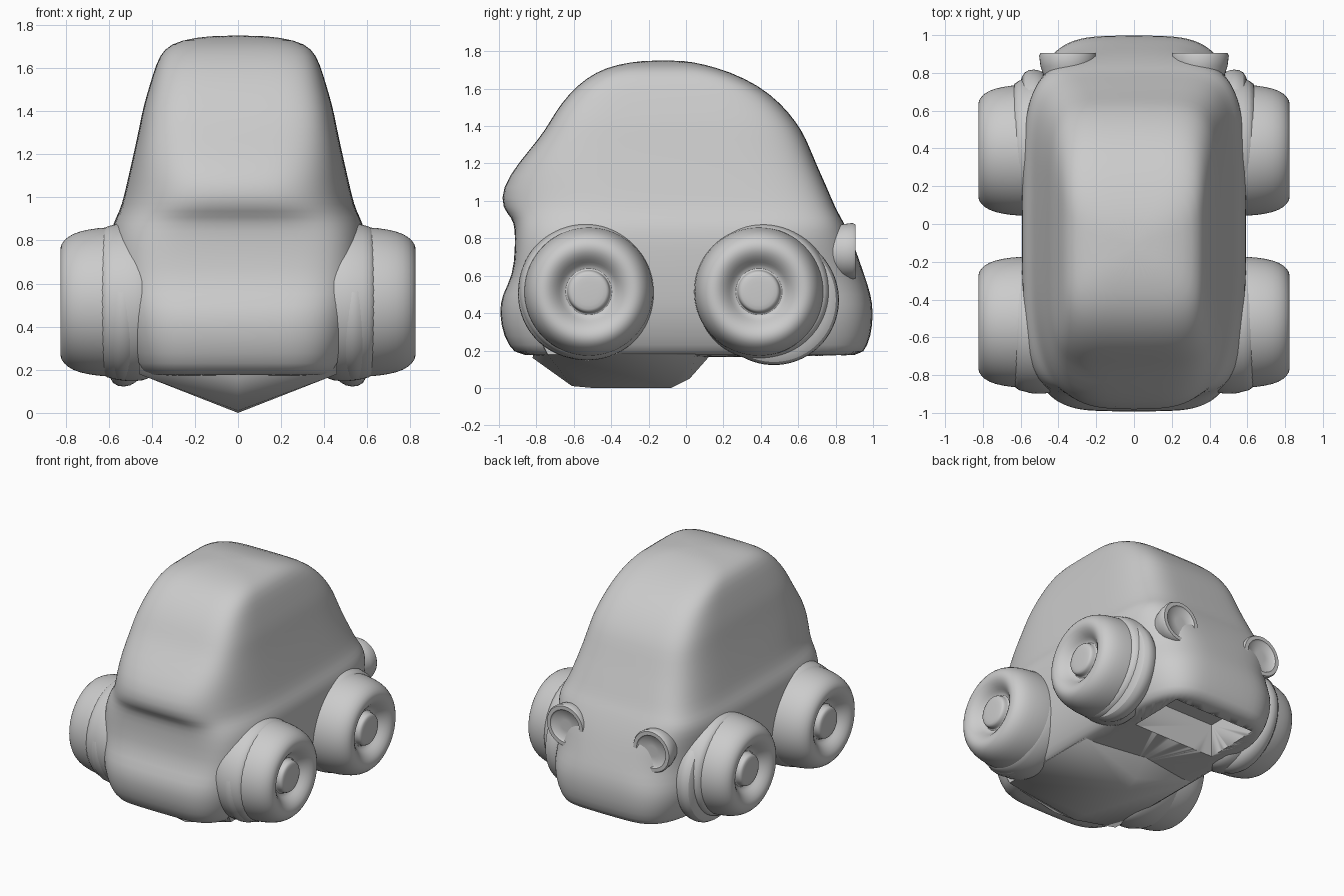
import bpy, bmesh, math
from mathutils import Matrix

if "Cube" in bpy.data.objects:
    bpy.data.objects.remove(bpy.data.objects["Cube"])

grey = bpy.data.materials.new("light grey")
grey.use_nodes = True
COL = (0.6, 0.6, 0.6, 1)
grey.diffuse_color = COL
grey.node_tree.nodes["Principled BSDF"].inputs["Base Color"].default_value = COL


def finish(bm, name, angle=50, subsurf=0):
    bmesh.ops.recalc_face_normals(bm, faces=bm.faces)
    me = bpy.data.meshes.new(name)
    bm.to_mesh(me)
    bm.free()
    me.materials.append(grey)
    ob = bpy.data.objects.new(name, me)
    bpy.context.collection.objects.link(ob)
    if subsurf:
        mod = ob.modifiers.new("smooth", "SUBSURF")
        mod.levels = mod.render_levels = subsurf
    bpy.ops.object.select_all(action="DESELECT")
    ob.select_set(True)
    bpy.context.view_layer.objects.active = ob
    bpy.ops.object.shade_smooth_by_angle(angle=math.radians(angle))
    return ob


def loft(bm, rings):
    loops = [[bm.verts.new(p) for p in r] for r in rings]
    n = len(loops[0])
    for a, b in zip(loops, loops[1:]):
        for i in range(n):
            j = (i + 1) % n
            bm.faces.new((a[i], a[j], b[j], b[i]))
    bm.faces.new(loops[0][::-1])
    bm.faces.new(loops[-1])


def lathe(name, profile, matrix, seg=40, subsurf=0):
    """Revolve (axial position, radius) pairs about local x."""
    bm = bmesh.new()
    loft(bm, [[(x, r * math.cos(2 * math.pi * i / seg), r * math.sin(2 * math.pi * i / seg))
               for i in range(seg)] for x, r in profile])
    bm.transform(matrix)
    return finish(bm, name, subsurf=subsurf)


# Body: rings as z, front y, back y, half width, front and back squareness
LEVELS = [
    (0.165, -0.85, 0.90, 0.45, 5.0, 5.0), (0.185, -0.92, 0.95, 0.48, 5.0, 4.6),
    (0.27, -0.975, 0.99, 0.53, 4.6, 4.2), (0.40, -1.0, 1.003, 0.57, 4.4, 4.0),
    (0.50, -0.985, 0.99, 0.58, 4.5, 3.6), (0.60, -0.925, 0.955, 0.59, 5.2, 3.3),
    (0.75, -0.915, 0.905, 0.595, 5.2, 4.0), (0.85, -0.915, 0.86, 0.59, 4.6, 5.0),
    (0.91, -0.93, 0.83, 0.565, 3.9, 5.5), (0.96, -0.985, 0.80, 0.54, 3.2, 5.5),
    (1.07, -0.985, 0.755, 0.515, 3.2, 5.2), (1.20, -0.90, 0.695, 0.485, 3.9, 5.0),
    (1.34, -0.78, 0.64, 0.455, 4.8, 5.0), (1.42, -0.73, 0.59, 0.44, 5.2, 5.0),
    (1.52, -0.67, 0.51, 0.41, 5.2, 5.0), (1.62, -0.58, 0.385, 0.38, 5.0, 5.0),
    (1.69, -0.48, 0.235, 0.345, 4.6, 4.6), (1.73, -0.37, 0.10, 0.27, 4.0, 4.0),
    (1.752, -0.22, -0.02, 0.12, 3.0, 3.0),
]


def power(v, e):
    return math.copysign(abs(v) ** e, v)


rings = []
for z, f, b, w, nf, nb in LEVELS:
    ring = []
    for i in range(56):
        a = 2 * math.pi * i / 56
        n = nb if math.sin(a) > 0 else nf
        ring.append((w * power(math.cos(a), 2 / n),
                     (f + b) / 2 + (b - f) / 2 * power(math.sin(a), 2 / n), z))
    rings.append(ring)
bm = bmesh.new()
loft(bm, rings)
body = finish(bm, "body", 60, 1)

# Hollow under the rear end
bm = bmesh.new()
bmesh.ops.create_cube(bm, size=1, matrix=Matrix.Translation((0, 0.62, 0.25))
                      @ Matrix.Diagonal((0.66, 0.42, 0.32, 1)))
cutter = finish(bm, "underside_cutter")
cutter.hide_render = True
cutter.hide_viewport = True
cutter.display_type = "WIRE"
cut = body.modifiers.new("underside hollow", "BOOLEAN")
cut.operation = "DIFFERENCE"
cut.object = cutter
cut.solver = "EXACT"

# Keel-shaped floor pan
bm = bmesh.new()
keel = [(0, -0.82, 0.16), (0, -0.61, 0.01), (0, -0.5, 0), (0, -0.08, 0), (0, 0.02, 0.05), (0, 0.17, 0.22)]
for s in (-1, 1):
    keel += [(s * 0.2, y, 0.085) for y in (-0.62, -0.06)]
    keel += [(s * 0.46, y, 0.18) for y in (-0.74, 0.05)]
    keel += [(s * 0.46, y, 0.3) for y in (-0.8, 0.12)]
for p in keel:
    bm.verts.new(p)
bmesh.ops.convex_hull(bm, input=bm.verts[:])
finish(bm, "floor_pan")

# Wheels with dished faces and round hubs, arches joining them to the body,
# and mudguards hanging lower behind each wheel
TYRE = [(0.40, 0.30), (0.46, 0.348), (0.60, 0.35), (0.70, 0.338), (0.77, 0.318),
        (0.812, 0.285), (0.828, 0.25), (0.822, 0.21), (0.79, 0.17), (0.755, 0.145),
        (0.745, 0.122), (0.75, 0.115), (0.785, 0.112), (0.797, 0.10), (0.80, 0.05)]
ARCH = [(0.36, 0.30), (0.40, 0.36), (0.48, 0.372), (0.55, 0.366), (0.61, 0.352), (0.66, 0.33)]
GUARD = [(0.44, 0.28), (0.47, 0.335), (0.53, 0.355), (0.585, 0.34), (0.61, 0.28)]
for side, s in (("left", 1), ("right", -1)):
    mirror = Matrix.Diagonal((s, 1, 1, 1))
    for end, y, arch_y, guard_y, guard_z in (("front", -0.52, -0.53, -0.55, 0.50),
                                             ("rear", 0.39, 0.41, 0.47, 0.47)):
        lathe(f"{end}_wheel_{side}", TYRE,
              Matrix.Translation((0, y, 0.515)) @ mirror, subsurf=1)
        lathe(f"{end}_arch_{side}", ARCH,
              Matrix.Translation((0, arch_y, 0.515)) @ mirror, subsurf=1)
        lathe(f"{end}_mudguard_{side}", GUARD,
              Matrix.Translation((0, guard_y, guard_z)) @ mirror, subsurf=1)

    # Lamps: rim with recessed lens, facing the rear
    m = (Matrix.Translation((s * 0.35, 0.805, 0.73))
         @ Matrix.Rotation(math.radians(90), 4, "Z"))
    lathe(f"lamp_{side}", [(-0.03, 0.125), (0.03, 0.145), (0.085, 0.152), (0.10, 0.145),
                           (0.10, 0.118), (0.088, 0.108), (0.086, 0.04)], m)
